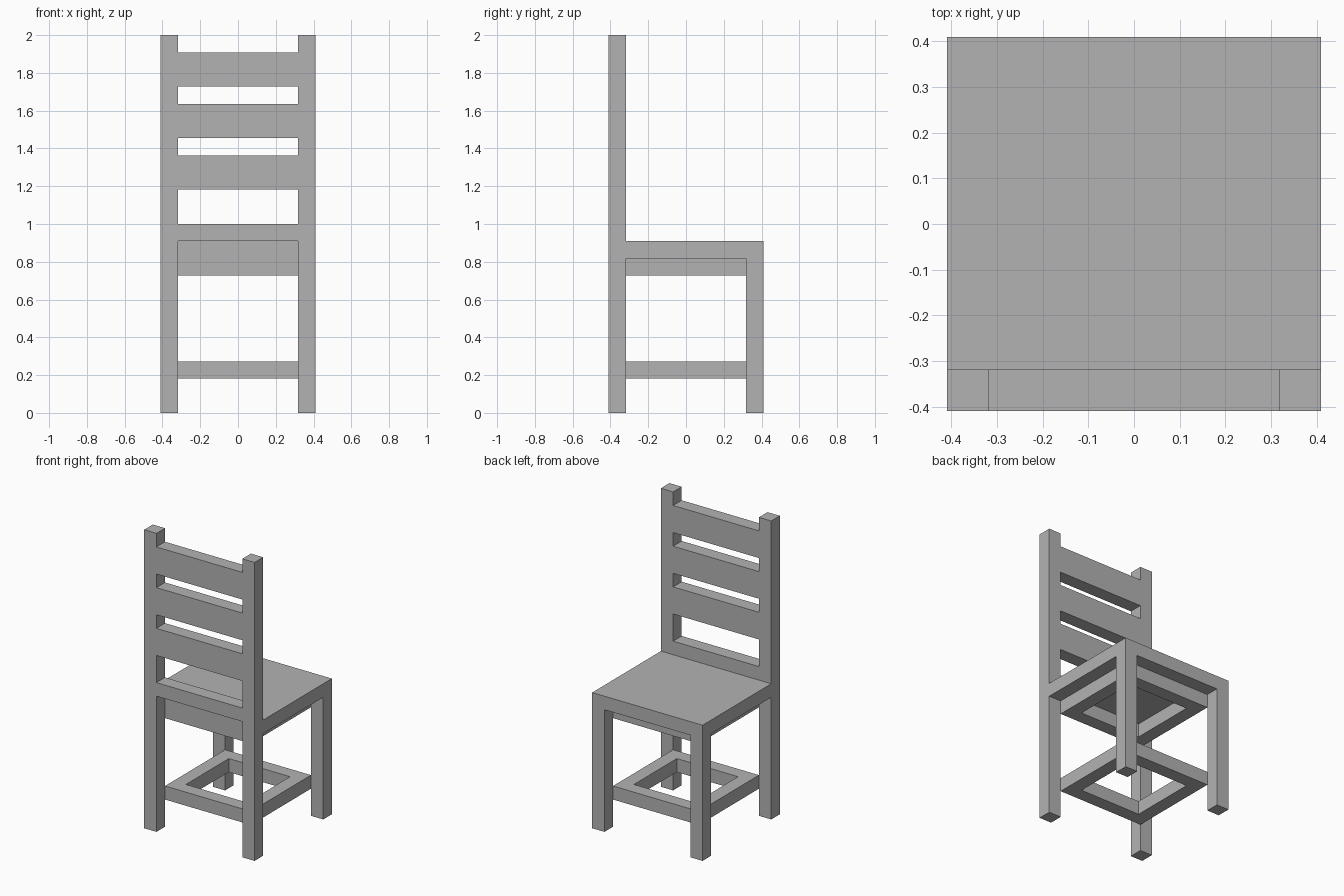
import bpy
import bmesh
from mathutils import Matrix, Vector

cube = bpy.data.objects.get("Cube")
if cube:
    bpy.data.objects.remove(cube, do_unlink=True)

U = 1 / 11        # thickness of every post and bar
OUT = 4.5 * U     # outer half width
IN = 3.5 * U      # half width between the posts
HOLE = 2.5 * U    # half width of the frame openings

grey = bpy.data.materials.new("plain_grey")
grey.use_nodes = True
colour = (0.45, 0.45, 0.45, 1)
grey.diffuse_color = colour
grey.node_tree.nodes["Principled BSDF"].inputs["Base Color"].default_value = colour


def finish(name, bm):
    bmesh.ops.recalc_face_normals(bm, faces=bm.faces)
    mesh = bpy.data.meshes.new(name)
    bm.to_mesh(mesh)
    bm.free()
    mesh.materials.append(grey)
    obj = bpy.data.objects.new(name, mesh)
    bpy.context.collection.objects.link(obj)
    return obj


def box(name, low, high):
    """Axis-aligned box between two corners."""
    low, high = Vector(low), Vector(high)
    bm = bmesh.new()
    place = Matrix.Translation((low + high) / 2) @ Matrix.Diagonal((*(high - low), 1))
    bmesh.ops.create_cube(bm, size=1, matrix=place)
    return finish(name, bm)


def frame(name, bottom):
    """Square ring of bars fitted between the posts."""
    bm = bmesh.new()
    loops = []
    for half in (IN, HOLE):
        for z in (bottom, bottom + U):
            loops.append([bm.verts.new((sx * half, sy * half, z))
                          for sx, sy in ((-1, -1), (1, -1), (1, 1), (-1, 1))])
    for a, b in ((0, 1), (1, 3), (3, 2), (2, 0)):
        for i in range(4):
            j = (i + 1) % 4
            bm.faces.new((loops[a][i], loops[a][j], loops[b][j], loops[b][i]))
    return finish(name, bm)


# Tall backrest posts and short legs
for side, x in (("right", -OUT), ("left", IN)):
    box(f"{side}_back_post", (x, -OUT, 0), (x + U, -IN, 22 * U))
    box(f"{side}_short_leg", (x, IN, 0), (x + U, OUT, 9 * U))

# Seat board
box("seat", (-OUT, -IN, 9 * U), (OUT, OUT, 10 * U))

# Frames under the seat and near the floor
frame("seat_frame", 8 * U)
frame("foot_frame", 2 * U)

# Backrest rail and wide slats
box("lower_back_rail", (-IN, -OUT, 10 * U), (IN, -IN, 11 * U))
for n, level in enumerate((13, 16, 19), 1):
    box(f"back_slat_{n}", (-IN, -OUT, level * U), (IN, -IN, (level + 2) * U))
